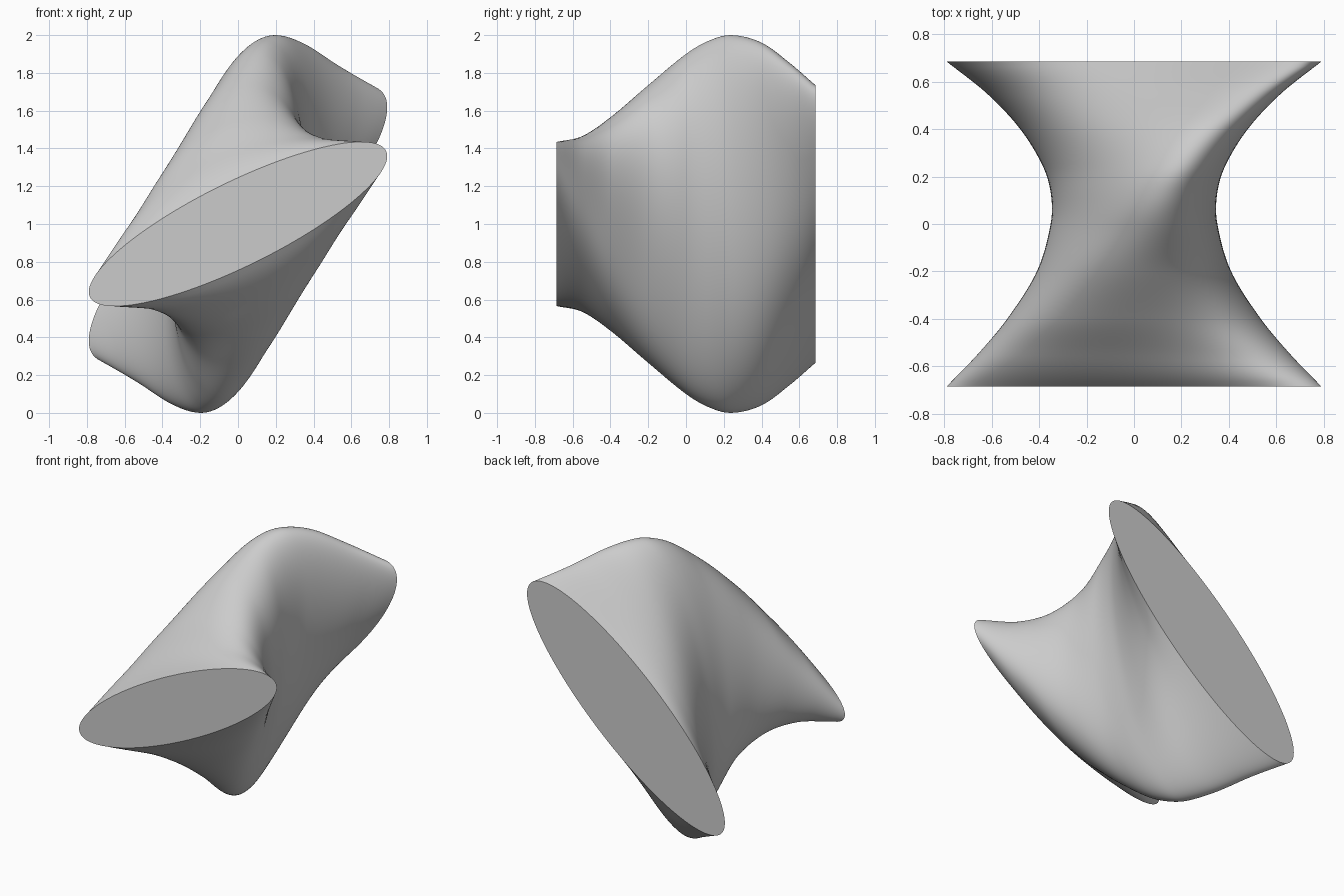
import bpy
import math

if "Cube" in bpy.data.objects:
    bpy.data.objects.remove(bpy.data.objects["Cube"])

# Elliptical sections along y: (y, half width x, half height z, tilt correlation)
KEYS = [
    (-0.685, 0.79, 0.435, 0.826),
    (-0.55, 0.66, 0.465, 0.50),
    (-0.40, 0.535, 0.565, 0.23),
    (-0.20, 0.41, 0.735, 0.14),
    (0.00, 0.352, 0.90, 0.29),
    (0.12, 0.35, 0.97, 0.40),
    (0.24, 0.383, 1.0, 0.52),
    (0.40, 0.48, 0.96, 0.64),
    (0.55, 0.62, 0.852, 0.75),
    (0.685, 0.79, 0.735, 0.84),
]
RINGS, SIDES = 64, 128


def slope(i, c):
    a, b = KEYS[max(i - 1, 0)], KEYS[min(i + 1, len(KEYS) - 1)]
    return (b[c] - a[c]) / (b[0] - a[0])


def sample(y, c):
    # smooth cubic interpolation between the key sections
    i = max(k for k in range(len(KEYS) - 1) if KEYS[k][0] <= y + 1e-9)
    p, q = KEYS[i], KEYS[i + 1]
    h = q[0] - p[0]
    t = (y - p[0]) / h
    return ((2*t**3 - 3*t**2 + 1) * p[c] + (t**3 - 2*t**2 + t) * h * slope(i, c)
            + (3*t**2 - 2*t**3) * q[c] + (t**3 - t**2) * h * slope(i + 1, c))


# Lofted skin
verts, faces = [], []
for j in range(RINGS + 1):
    y = -0.685 + 1.37 * j / RINGS
    w, h, r = (sample(y, c) for c in (1, 2, 3))
    for k in range(SIDES):
        u = 2 * math.pi * k / SIDES
        verts.append((w * math.cos(u), y,
                      1 + h * (r * math.cos(u) + math.sqrt(1 - r * r) * math.sin(u))))
for j in range(RINGS):
    for k in range(SIDES):
        a, b = j * SIDES + k, j * SIDES + (k + 1) % SIDES
        faces.append((b, b + SIDES, a + SIDES, a))

# Flat end caps
faces.append(tuple(range(SIDES)))
faces.append(tuple(RINGS * SIDES + k for k in reversed(range(SIDES))))

mesh = bpy.data.meshes.new("twisted_loft")
mesh.from_pydata(verts, [], faces)
mesh.update()
loft = bpy.data.objects.new("twisted_loft", mesh)
bpy.context.collection.objects.link(loft)
bpy.context.view_layer.objects.active = loft
loft.select_set(True)
bpy.ops.object.shade_smooth_by_angle(angle=math.radians(30))
